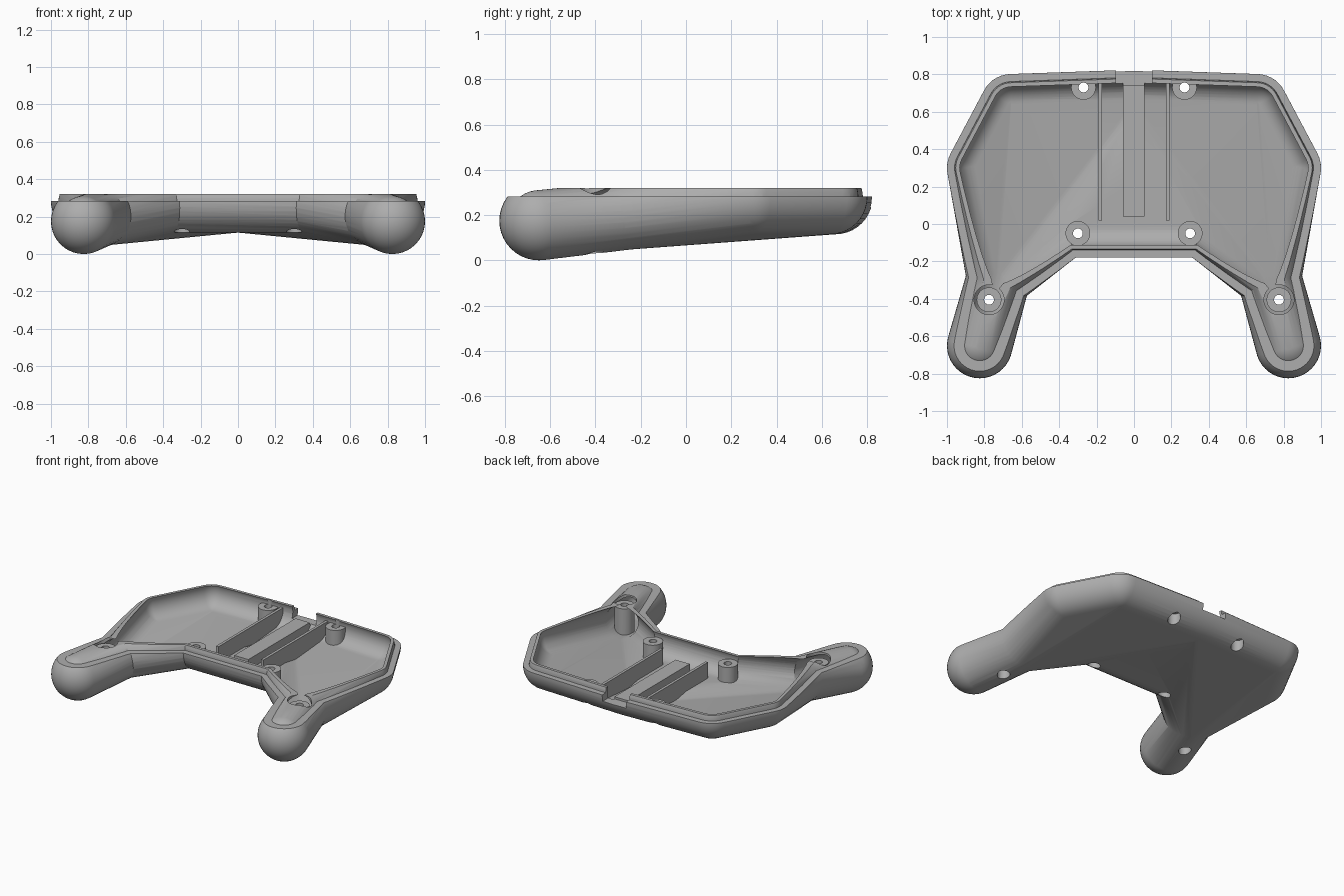
import bpy, bmesh, math
from mathutils import Vector, Matrix

cube = bpy.data.objects.get("Cube")
if cube:
    bpy.data.objects.remove(cube, do_unlink=True)

grey = bpy.data.materials.new("mid grey plastic")
grey.use_nodes = True
grey.diffuse_color = (0.42, 0.42, 0.42, 1)
grey.node_tree.nodes["Principled BSDF"].inputs["Base Color"].default_value = (0.42, 0.42, 0.42, 1)

RIM, LIP_TOP = 0.283, 0.32      # heights of the flat rim and the raised lip
BALL = 0.165                    # rounding radius of the body


def to_object(name, bm):
    bmesh.ops.recalc_face_normals(bm, faces=bm.faces)
    mesh = bpy.data.meshes.new(name)
    bm.to_mesh(mesh)
    bm.free()
    ob = bpy.data.objects.new(name, mesh)
    bpy.context.collection.objects.link(ob)
    return ob


def box(name, x0, x1, y0, y1, z0, z1):
    bm = bmesh.new()
    bmesh.ops.create_cube(bm, size=1)
    for v in bm.verts:
        v.co = ((x0 + x1) / 2 + v.co.x * (x1 - x0),
                (y0 + y1) / 2 + v.co.y * (y1 - y0),
                (z0 + z1) / 2 + v.co.z * (z1 - z0))
    return to_object(name, bm)


def cylinder(name, x, y, r, z0, z1):
    bm = bmesh.new()
    bmesh.ops.create_cone(bm, cap_ends=True, segments=40, radius1=r, radius2=r, depth=z1 - z0,
                          matrix=Matrix.Translation((x, y, (z0 + z1) / 2)))
    return to_object(name, bm)


def combine(target, tool, operation):
    """Apply one boolean and discard the tool."""
    mod = target.modifiers.new("combine", 'BOOLEAN')
    mod.operation = operation
    mod.solver = 'MANIFOLD'
    mod.object = tool
    bpy.context.view_layer.update()
    graph = bpy.context.evaluated_depsgraph_get()
    mesh = bpy.data.meshes.new_from_object(target.evaluated_get(graph))
    target.modifiers.clear()
    target.data = mesh
    bpy.data.objects.remove(tool, do_unlink=True)


def hull(name, balls, inset):
    """Convex skin stretched over several balls, each shrunk by the inset."""
    bm = bmesh.new()
    for x, y, z, r in balls:
        bmesh.ops.create_uvsphere(bm, u_segments=40, v_segments=20, radius=r - inset,
                                  matrix=Matrix.Translation((x, y, z)))
    bmesh.ops.delete(bm, geom=bm.faces[:], context='FACES_ONLY')
    bmesh.ops.delete(bm, geom=bm.edges[:], context='EDGES_FACES') if bm.edges else None
    if not bm.verts:
        raise RuntimeError("hull lost its points")
    bmesh.ops.convex_hull(bm, input=bm.verts[:])
    loose = [v for v in bm.verts if not v.link_faces]
    bmesh.ops.delete(bm, geom=loose, context='VERTS')
    return to_object(name, bm)


# Balls that define the right half of the shell
grip_tip = (0.825, -0.65, 0.175, 0.175)
grip_root = (0.56, 0.30, 0.28, BALL)
waist = (0.724, -0.285, 0.216, 0.171)
side = (0.835, 0.30, 0.28, BALL)
back_corner = (0.656, 0.637, 0.28, BALL)
back_middle = (0, 0.66, 0.28, BALL)
front_corner = (0.369, -0.015, 0.28, BALL)


def mirrored(balls):
    return [(-x, y, z, r) for x, y, z, r in balls]


def body(name, inset, top):
    """Whole controller volume, shrunk by the inset and cut flat at the top."""
    half = [front_corner, waist, side, back_corner, back_middle]
    middle = [front_corner, back_corner]
    grip = [grip_tip, grip_root]
    solid = hull(name, middle + mirrored(middle) + [back_middle], inset)
    for balls in (half, grip):
        combine(solid, hull("part", balls, inset), 'UNION')
        combine(solid, hull("part", mirrored(balls), inset), 'UNION')
    if top:
        combine(solid, box("trim", -2, 2, -2, 2, top, 2), 'DIFFERENCE')
    return solid


# Outer shell with the raised locating lip
shell = body("controller_lower_shell", 0, RIM)
combine(shell, body("lip", 0.04, LIP_TOP), 'UNION')

# Hollow, with ribs, battery slab and screw posts left standing in it
hollow = body("hollow", 0.06, None)
posts = [(0.27, 0.73), (0.30, -0.05), (0.775, -0.405)]
for s in (-1, 1):
    x, y = posts[2]
    combine(hollow, cylinder("post_clearance", s * x, y, 0.08, 0.2, 0.5), 'UNION')
    combine(hollow, box("rib", s * 0.18 - 0.01, s * 0.18 + 0.01, 0.02, 0.77, 0, 0.29), 'DIFFERENCE')
    combine(hollow, box("port_guide", s * 0.147 - 0.052, s * 0.147 + 0.052, 0.765, 0.9, 0, 0.5), 'DIFFERENCE')
    for x, y in posts:
        combine(hollow, cylinder("post", s * x, y, 0.066, -0.1, 0.285), 'DIFFERENCE')
combine(hollow, box("slab", -0.058, 0.055, 0.04, 0.755, 0, 0.25), 'DIFFERENCE')
combine(shell, hollow, 'DIFFERENCE')

# Screw holes with counterbores underneath, and the port notch at the back
for s in (-1, 1):
    for (x, y), depth in zip(posts, (0.2, 0.17, 0.12)):
        combine(shell, cylinder("screw_hole", s * x, y, 0.026, -0.1, 0.5), 'DIFFERENCE')
        combine(shell, cylinder("counterbore", s * x, y, 0.042, -0.1, depth), 'DIFFERENCE')
combine(shell, box("port_notch", -0.095, 0.095, 0.74, 0.95, 0.235, 0.5), 'DIFFERENCE')

# Finish
shell.data.materials.clear()
shell.data.materials.append(grey)
for p in shell.data.polygons:
    p.material_index = 0
bpy.context.view_layer.objects.active = shell
shell.select_set(True)
bpy.ops.object.shade_smooth_by_angle(angle=math.radians(30))
